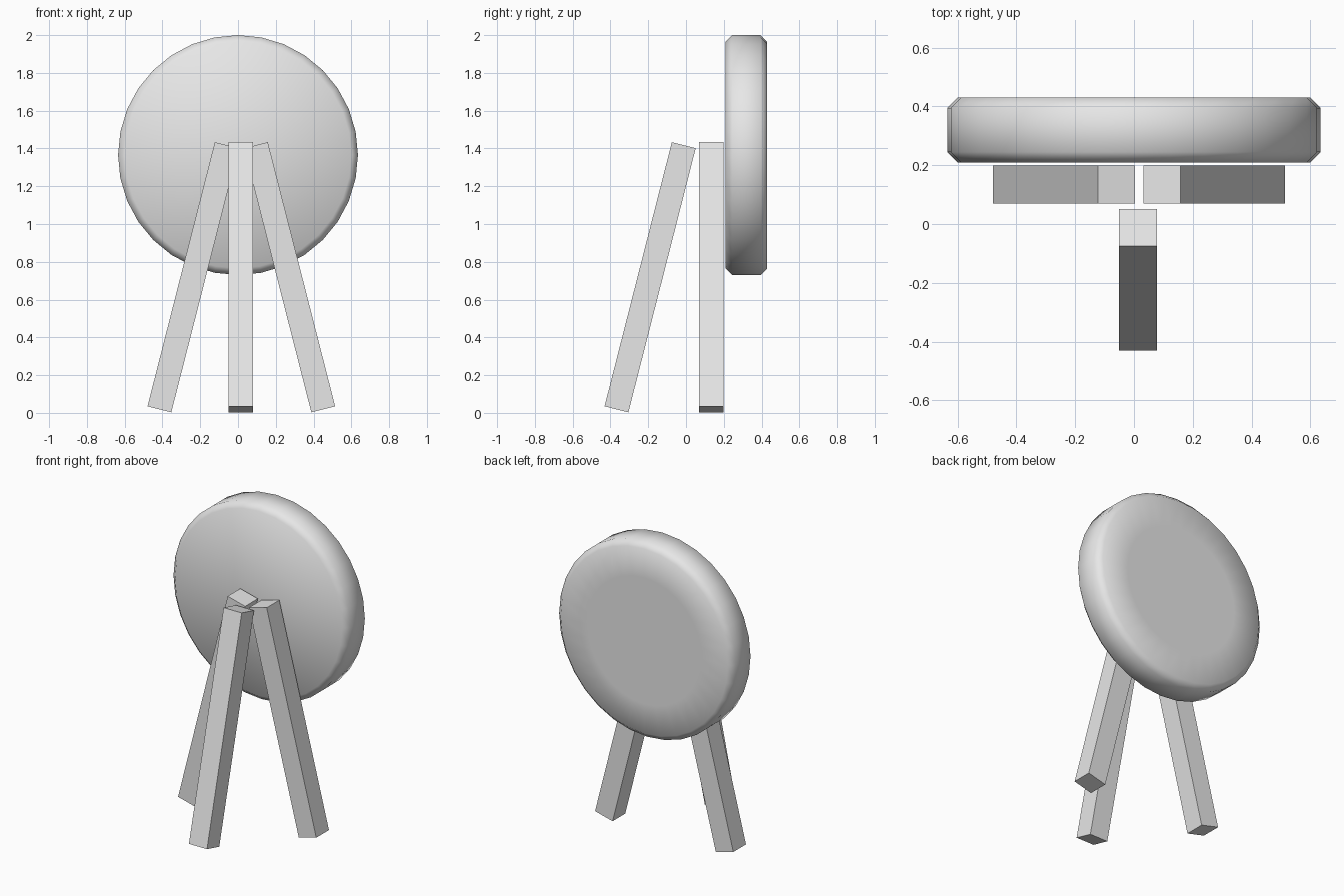
import bpy, bmesh
from math import radians
from mathutils import Matrix

cube = bpy.data.objects.get("Cube")
if cube:
    bpy.data.objects.remove(cube, do_unlink=True)

# Single plain grey
grey = bpy.data.materials.new("plain_grey")
grey.use_nodes = True
grey.diffuse_color = (0.8, 0.8, 0.8, 1)
grey.node_tree.nodes["Principled BSDF"].inputs["Base Color"].default_value = (0.8, 0.8, 0.8, 1)


def make_object(name, bm):
    mesh = bpy.data.meshes.new(name)
    bm.to_mesh(mesh)
    bm.free()
    mesh.materials.append(grey)
    obj = bpy.data.objects.new(name, mesh)
    bpy.context.collection.objects.link(obj)
    return obj


def make_leg(name, location, tilt_x=0, tilt_y=0):
    """Square post, tilted about its middle."""
    bm = bmesh.new()
    bmesh.ops.create_cube(bm, size=1, matrix=Matrix.Diagonal((0.13, 0.13, 1.443, 1)))
    obj = make_object(name, bm)
    obj.location = location
    obj.rotation_euler = (radians(tilt_x), radians(tilt_y), 0)


# Three legs leaning together at the top
TILT = 14.3
make_leg("right_leg", (-0.238, 0.134, 0.718), tilt_y=TILT)
make_leg("left_leg", (0.273, 0.134, 0.718), tilt_y=-TILT)
make_leg("front_leg", (0.014, -0.19, 0.718), tilt_x=-TILT)

# Round disc standing behind the legs, with chamfered rims
bm = bmesh.new()
bmesh.ops.create_cone(bm, cap_ends=True, segments=32, radius1=0.635, radius2=0.635, depth=0.22)
rims = [e for e in bm.edges if abs(e.verts[0].co.z - e.verts[1].co.z) < 0.001]
bmesh.ops.bevel(bm, geom=rims, offset=0.035, segments=1, affect='EDGES')
bmesh.ops.rotate(bm, verts=bm.verts, matrix=Matrix.Rotation(radians(90), 3, 'X'))
caps = [f for f in bm.faces if len(f.verts) > 4]
back = [f for f in caps if f.calc_center_median().y > 0]
front = [f for f in caps if f not in back]
bmesh.ops.inset_region(bm, faces=back, thickness=0.19)
bmesh.ops.poke(bm, faces=front)
for f in bm.faces:
    f.smooth = True
disc = make_object("target_disc", bm)
disc.location = (0, 0.32, 1.365)
